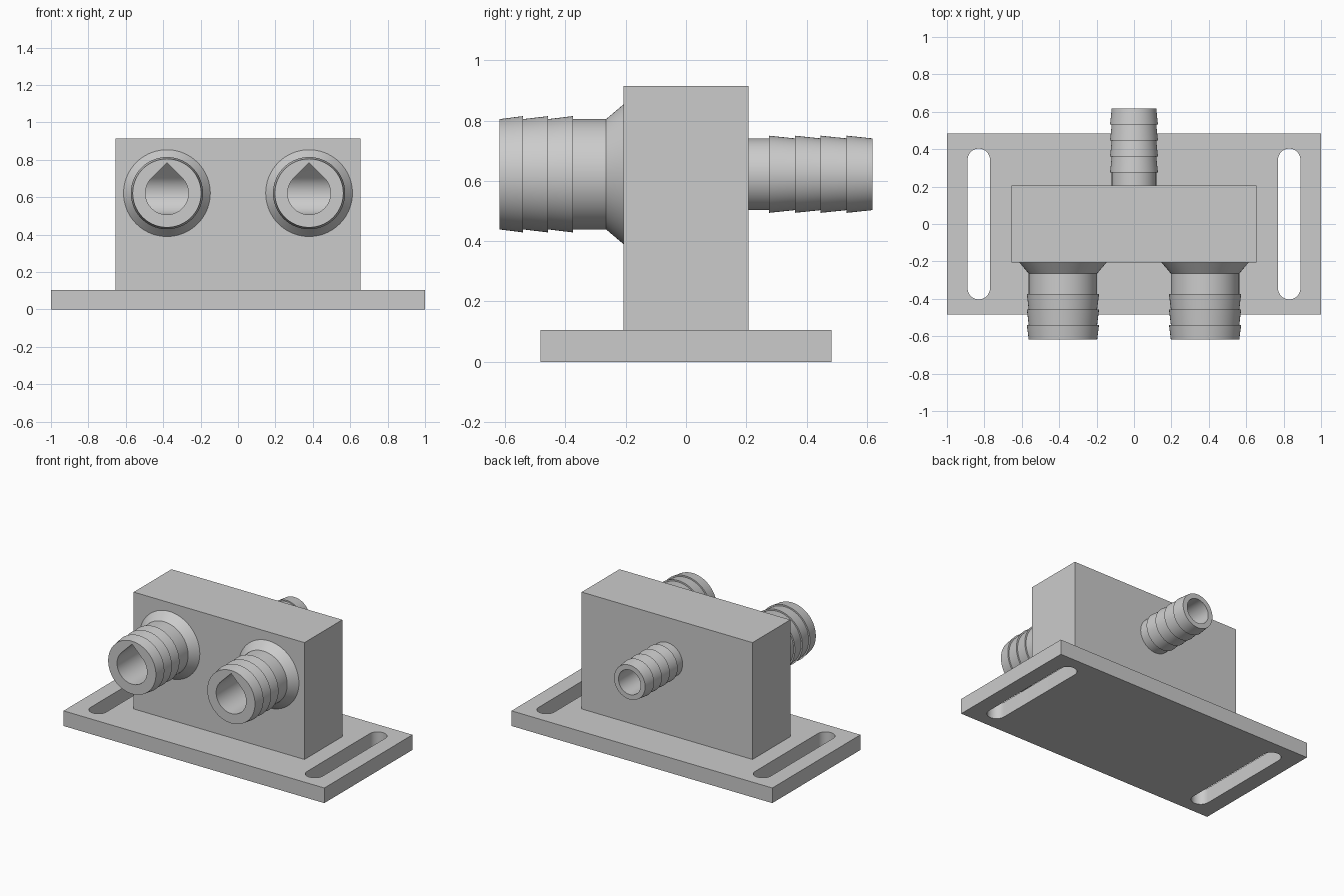
import bpy, bmesh, math

if "Cube" in bpy.data.objects:
    bpy.data.objects.remove(bpy.data.objects["Cube"], do_unlink=True)

grey = bpy.data.materials.new("light grey")
grey.use_nodes = True
grey.diffuse_color = (0.6, 0.6, 0.6, 1)
grey.node_tree.nodes["Principled BSDF"].inputs["Base Color"].default_value = (0.6, 0.6, 0.6, 1)

PORT_Z, PORT_X = 0.622, 0.38
BLOCK_Y, END_Y = 0.207, 0.618
PLATE_TOP, BLOCK_TOP = 0.105, 0.915
BORE = 0.115


def finish(name, bm):
    bmesh.ops.recalc_face_normals(bm, faces=bm.faces)
    mesh = bpy.data.meshes.new(name)
    bm.to_mesh(mesh)
    bm.free()
    mesh.materials.append(grey)
    obj = bpy.data.objects.new(name, mesh)
    bpy.context.collection.objects.link(obj)
    return obj


def prism(name, outline, axis, start, end):
    """Extrude a 2D outline along an axis."""
    place = {"X": lambda u, v, d: (d, u, v),
             "Y": lambda u, v, d: (u, d, v),
             "Z": lambda u, v, d: (u, v, d)}[axis]
    bm = bmesh.new()
    rings = [[bm.verts.new(place(u, v, d)) for u, v in outline] for d in (start, end)]
    n = len(outline)
    for ring in rings:
        bm.faces.new(ring)
    for i in range(n):
        j = (i + 1) % n
        bm.faces.new((rings[0][i], rings[0][j], rings[1][j], rings[1][i]))
    return finish(name, bm)


def lathe(name, x, profile, n=72):
    """Revolve (y, radius) points about a port axis, with closed ends."""
    bm = bmesh.new()
    rings = []
    for y, r in profile:
        angles = [math.tau * i / n for i in range(n)]
        rings.append([bm.verts.new((x + r * math.cos(a), y, PORT_Z + r * math.sin(a)))
                      for a in angles])
    for a, b in zip(rings, rings[1:]):
        for i in range(n):
            j = (i + 1) % n
            bm.faces.new((a[i], a[j], b[j], b[i]))
    bm.faces.new(rings[0])
    bm.faces.new(rings[-1])
    return finish(name, bm)


def arc(cx, cy, r, start, end, n):
    angles = [math.radians(start + (end - start) * i / n) for i in range(n + 1)]
    return [(cx + r * math.cos(a), cy + r * math.sin(a)) for a in angles]


def rectangle(hx, hy):
    return [(-hx, -hy), (hx, -hy), (hx, hy), (-hx, hy)]


def teardrop(cx):
    """Round bore with a pointed 45 degree roof."""
    return arc(cx, PORT_Z, BORE, 135, 405, 54) + [(cx, PORT_Z + BORE * math.sqrt(2))]


def cut(obj, cutters):
    bpy.context.view_layer.objects.active = obj
    for cutter in cutters:
        mod = obj.modifiers.new("cut", "BOOLEAN")
        mod.operation = "DIFFERENCE"
        mod.solver = "EXACT"
        mod.object = cutter
        bpy.ops.object.modifier_apply(modifier=mod.name)


def barb_profile(direction, base, root, ridge, steps):
    """Stacked ridges, each tapering towards the tip."""
    points = list(base)
    for y, following in zip(steps, steps[1:] + [END_Y]):
        points += [(y, root), (y, ridge), (following, root)]
    clean = [p for i, p in enumerate(points) if i == 0 or p != points[i - 1]]
    return [(direction * y, r) for y, r in clean]


# Solid parts
plate = prism("base_plate", rectangle(1.0, 0.483), "Z", 0, PLATE_TOP)
block = prism("manifold_block", rectangle(0.655, BLOCK_Y), "Z", PLATE_TOP, BLOCK_TOP)
front_profile = barb_profile(-1, [(BLOCK_Y, 0.232), (0.265, 0.183)],
                             0.183, 0.193, [0.375, 0.457, 0.54])
rear_profile = barb_profile(1, [(BLOCK_Y, 0.119)],
                            0.119, 0.128, [0.275, 0.361, 0.447, 0.533])
ports = {side: lathe(side + "_front_barb", s * PORT_X, front_profile)
         for side, s in (("left", 1), ("right", -1))}
rear = lathe("rear_barb", 0, rear_profile)

# Cutters for the slots and the inner passages
slots = []
for s in (-1, 1):
    outline = arc(s * 0.83, 0.343, 0.06, 0, 180, 24) + arc(s * 0.83, -0.343, 0.06, 180, 360, 24)
    slots.append(prism("slot_cutter", outline, "Z", -0.1, 0.3))
front_bores = {side: prism("front_bore_cutter", teardrop(s * PORT_X), "Y", -0.8, 0)
               for side, s in (("left", 1), ("right", -1))}
rear_bore = prism("rear_bore_cutter", arc(0, PORT_Z, 0.085, 0, 354, 59), "Y", 0, 0.8)
passage = prism("cross_passage_cutter", teardrop(0), "X", -0.5, 0.5)

cut(plate, slots)
cut(block, [passage, rear_bore] + list(front_bores.values()))
for side, port in ports.items():
    cut(port, [front_bores[side]])
cut(rear, [rear_bore])

for cutter in slots + list(front_bores.values()) + [rear_bore, passage]:
    bpy.data.objects.remove(cutter, do_unlink=True)

# Smooth round walls, keep hard edges
for obj in [plate, block, rear] + list(ports.values()):
    bpy.ops.object.select_all(action="DESELECT")
    obj.select_set(True)
    bpy.context.view_layer.objects.active = obj
    bpy.ops.object.shade_smooth_by_angle(angle=math.radians(30))
